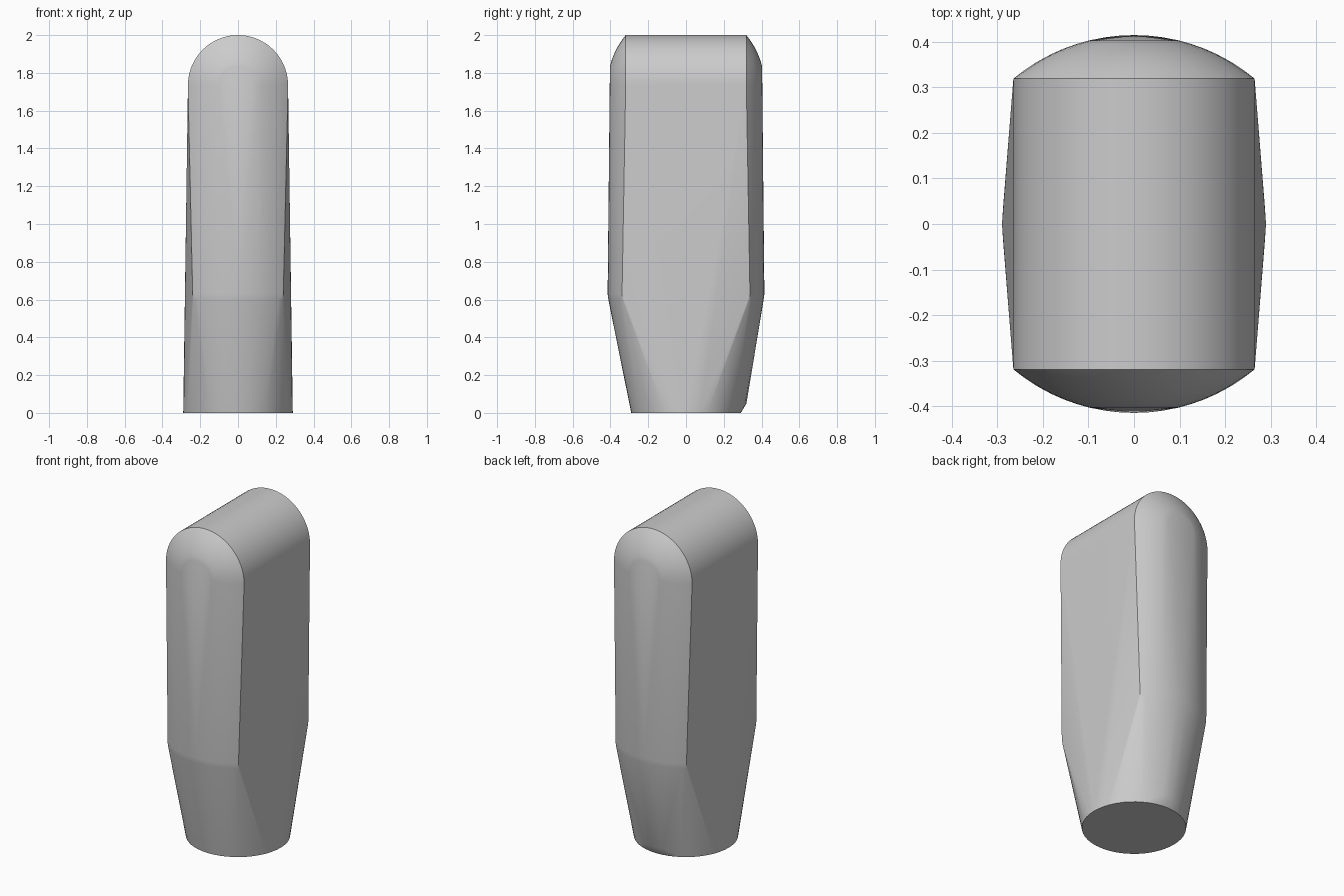
import bpy, bmesh
from math import sin, cos, pi, sqrt, asin

cube = bpy.data.objects.get("Cube")
if cube:
    bpy.data.objects.remove(cube, do_unlink=True)

grey = bpy.data.materials.new("plain grey")
grey.use_nodes = True
colour = (0.6, 0.6, 0.6, 1)
grey.diffuse_color = colour
grey.node_tree.nodes["Principled BSDF"].inputs["Base Color"].default_value = colour

ARCH_R, ARCH_Z = 0.265, 1.735   # rounded top
END_R = 0.415                   # bulge of both ends
BASE_R = 0.29                   # round foot
points = []

# Domed ends: rings on a sphere, flattened near the middle
for r in (0.265, 0.24, 0.21, 0.18, 0.15, 0.125, 0.1):
    steps = 36 if r == ARCH_R else 16
    for i in range(steps + 1):
        a = pi * i / steps
        for side in (-1, 1):
            points.append((r * cos(a), side * sqrt(END_R**2 - r**2), ARCH_Z + r * sin(a)))

# Softly rounded shoulder where the body starts to taper
half = asin(0.24 / END_R)
for z, r in ((0.66, 0.412), (0.63, END_R), (0.6, 0.411)):
    for i in range(17):
        a = half * (i / 8 - 1)
        for side in (-1, 1):
            points.append((r * sin(a), side * r * cos(a), z))

# Round foot, with a small chamfer at the back
for i in range(48):
    a = 2 * pi * i / 48
    points.append((BASE_R * cos(a), BASE_R * sin(a), 0))
for x in (-0.06, 0, 0.06):
    points.append((x, 0.32 - abs(x) * 0.1, 0.05))

# Wrap the sections in one convex skin
bm = bmesh.new()
for p in points:
    bm.verts.new(p)
hull = bmesh.ops.convex_hull(bm, input=bm.verts[:])
loose = {g for g in hull["geom_interior"] + hull["geom_unused"]
         if isinstance(g, bmesh.types.BMVert)}
bmesh.ops.delete(bm, geom=list(loose), context="VERTS")
bmesh.ops.dissolve_limit(bm, angle_limit=0.002, verts=bm.verts[:], edges=bm.edges[:])
bmesh.ops.recalc_face_normals(bm, faces=bm.faces[:])
mesh = bpy.data.meshes.new("rounded_body")
bm.to_mesh(mesh)
bm.free()
mesh.materials.append(grey)
body = bpy.data.objects.new("rounded_body", mesh)
bpy.context.collection.objects.link(body)

bpy.context.view_layer.objects.active = body
body.select_set(True)
bpy.ops.object.shade_smooth_by_angle(angle=pi / 6)
